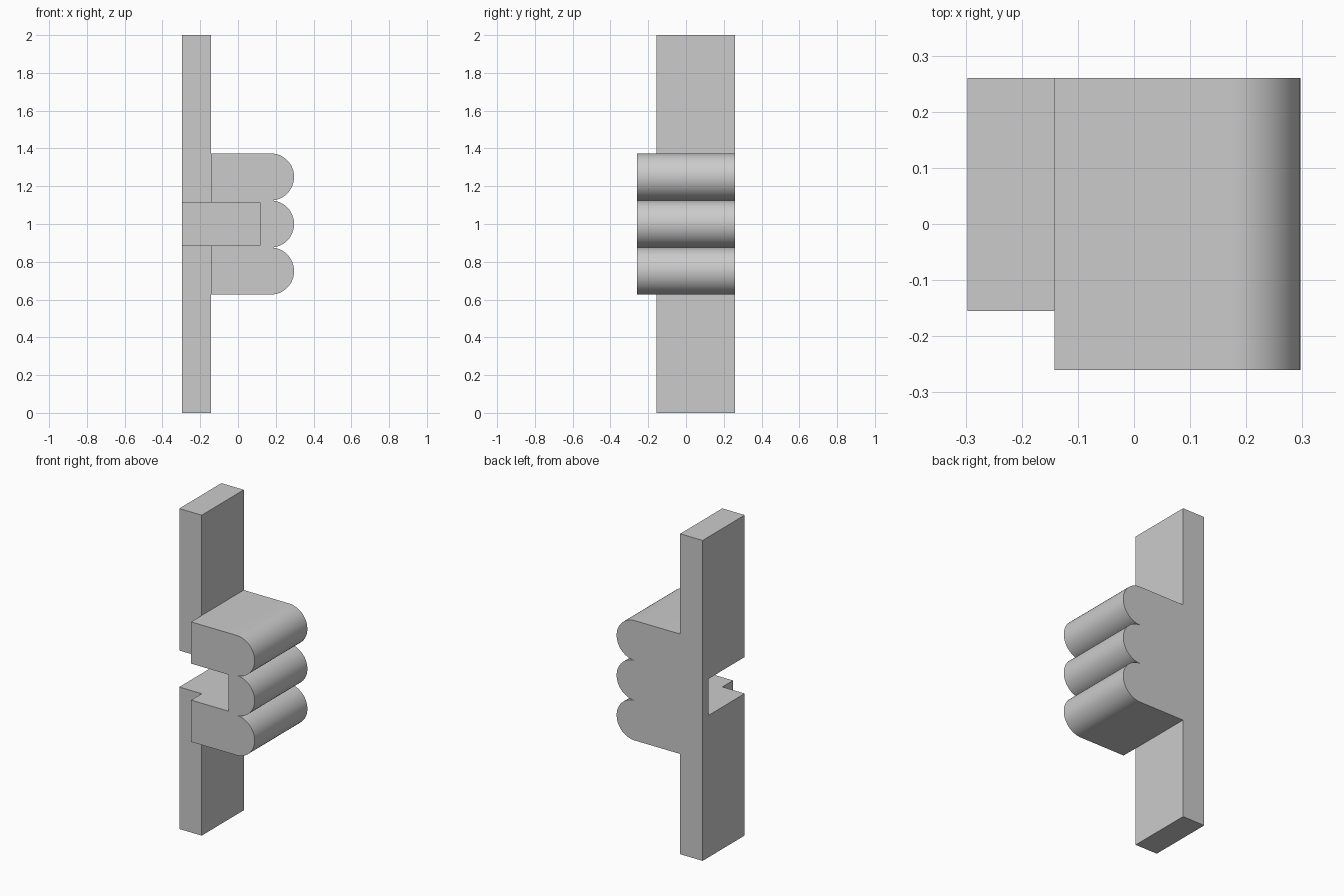
import bpy, bmesh, math

cube = bpy.data.objects.get("Cube")
if cube:
    bpy.data.objects.remove(cube, do_unlink=True)

# Main dimensions
X_BACK, X_PLATE, X_TIP = -0.297, -0.142, 0.297
Y_FRONT, Y_PLATE, Y_REAR = -0.26, -0.155, 0.26
MID, RADIUS = 1.0, 0.1247
SLOT_X, SLOT_Y, SLOT_HALF = 0.117, 0.2, 0.114

grey = bpy.data.materials.new("light_grey")
grey.use_nodes = True
grey.diffuse_color = (0.6, 0.6, 0.6, 1)
grey.node_tree.nodes["Principled BSDF"].inputs["Base Color"].default_value = (0.6, 0.6, 0.6, 1)


def extrude_profile(name, outline, y0, y1):
    """Solid made by sweeping an (x, z) outline from y0 to y1."""
    bm = bmesh.new()
    face = bm.faces.new([bm.verts.new((x, y0, z)) for x, z in outline])
    swept = bmesh.ops.extrude_face_region(bm, geom=[face])["geom"]
    moved = [v for v in swept if isinstance(v, bmesh.types.BMVert)]
    bmesh.ops.translate(bm, verts=moved, vec=(0, y1 - y0, 0))
    bmesh.ops.recalc_face_normals(bm, faces=bm.faces)
    mesh = bpy.data.meshes.new(name)
    bm.to_mesh(mesh)
    bm.free()
    mesh.materials.append(grey)
    obj = bpy.data.objects.new(name, mesh)
    bpy.context.collection.objects.link(obj)
    return obj


def rectangle(x0, x1, z0, z1):
    return [(x0, z0), (x1, z0), (x1, z1), (x0, z1)]


def combine(target, tool, operation):
    mod = target.modifiers.new(operation, "BOOLEAN")
    mod.operation, mod.object, mod.solver = operation, tool, "EXACT"
    bpy.context.view_layer.objects.active = target
    bpy.ops.object.modifier_apply(modifier=mod.name)
    bpy.data.objects.remove(tool, do_unlink=True)


# Tall mounting plate
bracket = extrude_profile("slotted_bracket", rectangle(X_BACK, X_PLATE, 0, 2), Y_PLATE, Y_REAR)

# Block with three rounded ridges along its outer side
STEPS = 24
outline = [(X_PLATE, MID + 3 * RADIUS), (X_PLATE, MID - 3 * RADIUS)]
for ridge in (-1, 0, 1):
    for i in range(STEPS + 1):
        if ridge > -1 and i == 0:
            continue  # shares the cusp with the ridge below
        a = math.pi * (i / STEPS - 0.5)
        outline.append((X_TIP - RADIUS + RADIUS * math.cos(a),
                        MID + 2 * RADIUS * ridge + RADIUS * math.sin(a)))
combine(bracket, extrude_profile("ridged_block", outline, Y_FRONT, Y_REAR), "UNION")

# Horizontal slot, open at the front and the outer side
slot = rectangle(X_BACK - 0.1, SLOT_X, MID - SLOT_HALF, MID + SLOT_HALF)
combine(bracket, extrude_profile("slot_cutter", slot, Y_FRONT - 0.1, SLOT_Y), "DIFFERENCE")

# Smooth ridges with sharp corners
bpy.ops.object.select_all(action="DESELECT")
bracket.select_set(True)
bpy.context.view_layer.objects.active = bracket
bpy.ops.object.shade_smooth_by_angle(angle=math.radians(30))
